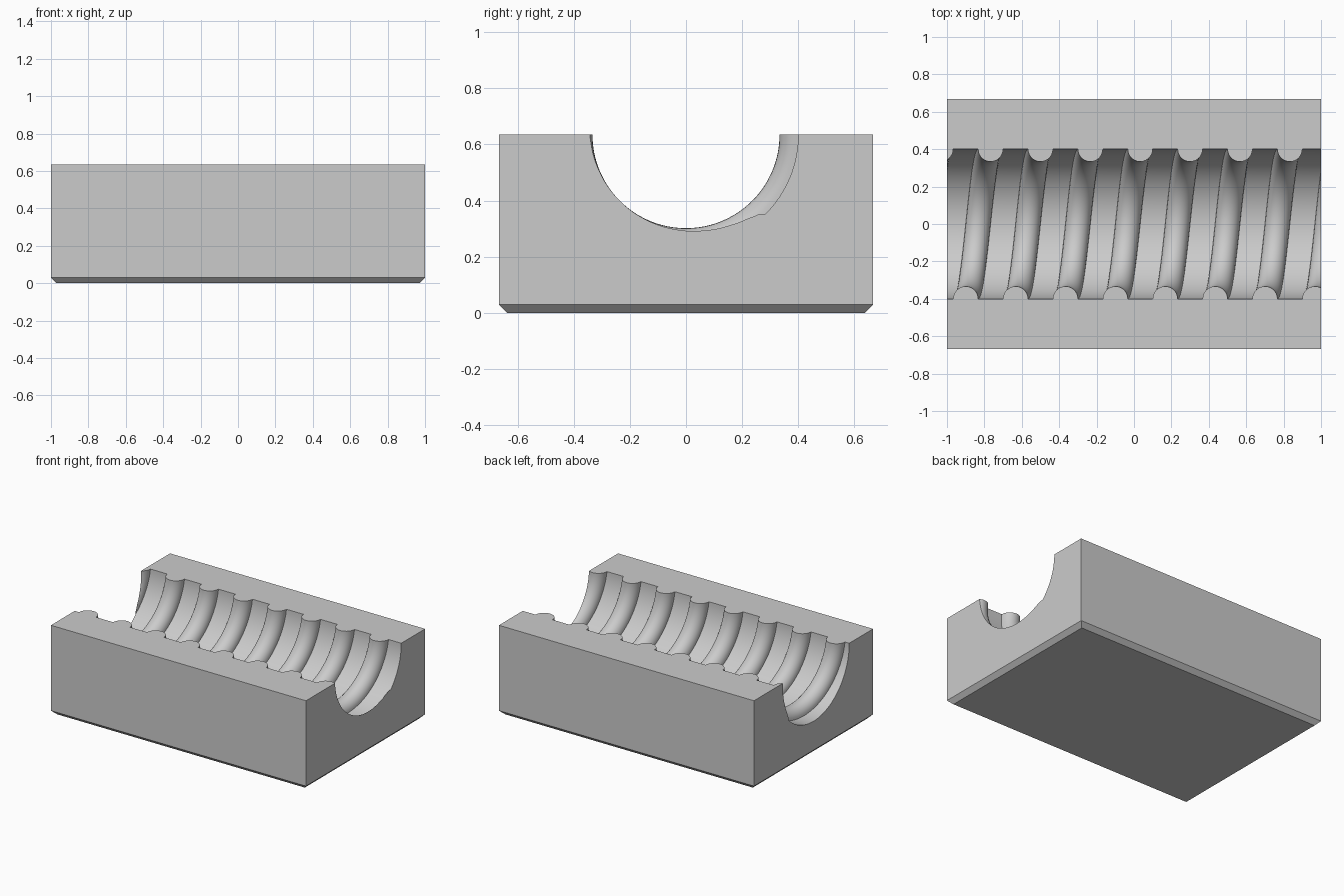
import bpy
import bmesh
from math import pi, sin, cos, radians
from mathutils import Vector

if "Cube" in bpy.data.objects:
    bpy.data.objects.remove(bpy.data.objects["Cube"], do_unlink=True)

HALF_X, HALF_Y, TOP = 1.0, 0.667, 0.635   # block size
CHAMFER = 0.03                            # bottom edge chamfer
ROOT = 0.4                                # channel radius
PITCH = 2 * HALF_X / 7.5                  # thread pitch
RIDGE = PITCH / 4                         # radius of the rounded ridge
START = -0.9                              # ridge centre on the front rim
ARC_STEPS, RIDGE_STEPS = 64, 14

# Axial thread profile: half-round ridges with flat lands between
profile = []
for k in range(-2, 9):
    for i in range(RIDGE_STEPS + 1):
        a = pi * i / RIDGE_STEPS
        profile.append((START + k * PITCH - RIDGE * cos(a), ROOT - RIDGE * sin(a)))


def ring(bm, x, radius):
    """One closed section: helical half-round channel plus block outline."""
    points = []
    for i in range(ARC_STEPS + 1):
        phi = pi * i / ARC_STEPS
        lead = PITCH * phi / (2 * pi)
        points.append((x + lead, -radius * cos(phi), TOP - radius * sin(phi)))
    back = x + PITCH / 2
    inner = HALF_Y - CHAMFER
    points += [(back, HALF_Y, TOP), (back, HALF_Y, CHAMFER), (back, inner, 0),
               (x, -inner, 0), (x, -HALF_Y, CHAMFER), (x, -HALF_Y, TOP)]
    return [bm.verts.new(p) for p in points]


def slice_off(bm, point, normal):
    """Cut away everything beyond a plane and cap the opening."""
    cut = bmesh.ops.bisect_plane(
        bm, geom=bm.verts[:] + bm.edges[:] + bm.faces[:], dist=1e-6,
        plane_co=Vector(point), plane_no=Vector(normal), clear_outer=True)
    edges = [g for g in cut["geom_cut"] if isinstance(g, bmesh.types.BMEdge)]
    bmesh.ops.edgeloop_fill(bm, edges=edges)


# Threaded block: skin the sections, then trim and chamfer the ends
bm = bmesh.new()
rings = [ring(bm, x, r) for x, r in profile]
for a, b in zip(rings, rings[1:]):
    for i in range(len(a)):
        j = (i + 1) % len(a)
        bm.faces.new((a[i], a[j], b[j], b[i]))
for side in (-1, 1):
    slice_off(bm, (side * HALF_X, 0, 0), (side, 0, 0))
    slice_off(bm, (side * (HALF_X - CHAMFER), 0, 0), (side, 0, -1))

# Merge the strips of each flat outer side
bmesh.ops.dissolve_limit(bm, angle_limit=radians(0.3),
                         verts=bm.verts[:], edges=bm.edges[:])
bmesh.ops.recalc_face_normals(bm, faces=bm.faces[:])

mesh = bpy.data.meshes.new("threaded_block")
bm.to_mesh(mesh)
bm.free()
block = bpy.data.objects.new("threaded_block", mesh)
bpy.context.collection.objects.link(block)

# Plain grey material
grey = bpy.data.materials.new("light_grey")
grey.use_nodes = True
grey.diffuse_color = (0.6, 0.6, 0.6, 1)
grey.node_tree.nodes["Principled BSDF"].inputs["Base Color"].default_value = (0.6, 0.6, 0.6, 1)
mesh.materials.append(grey)

# Smooth channel with crisp thread and block edges
bpy.ops.object.select_all(action="DESELECT")
block.select_set(True)
bpy.context.view_layer.objects.active = block
bpy.ops.object.shade_smooth_by_angle(angle=radians(30))
